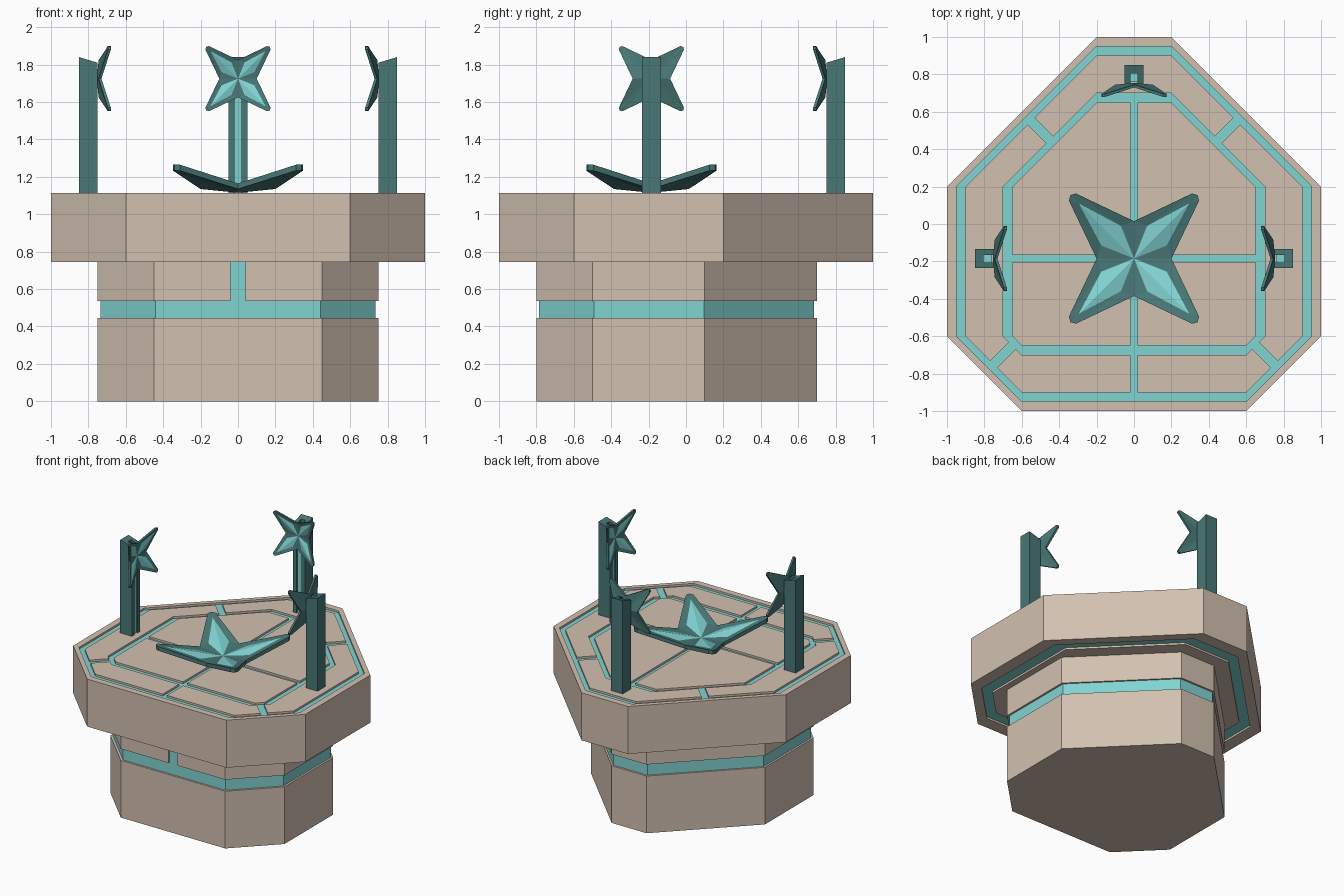
import bpy, bmesh, math
from mathutils import Matrix, Vector

if "Cube" in bpy.data.objects:
    bpy.data.objects.remove(bpy.data.objects["Cube"])


def material(name, rgb):
    m = bpy.data.materials.new(name)
    m.diffuse_color = (*rgb, 1)
    m.use_nodes = True
    m.node_tree.nodes["Principled BSDF"].inputs["Base Color"].default_value = m.diffuse_color
    return m


STONE = material("tan stone", (0.65, 0.53, 0.44))
GLOW = material("light teal", (0.22, 0.66, 0.65))
METAL = material("dark teal", (0.065, 0.185, 0.18))


def build(name, verts, faces, mats, idx=None, matrix=Matrix()):
    me = bpy.data.meshes.new(name)
    me.from_pydata([matrix @ Vector(v) for v in verts], [], faces)
    for m in mats:
        me.materials.append(m)
    if idx:
        for p, i in zip(me.polygons, idx):
            p.material_index = i
    bm = bmesh.new()
    bm.from_mesh(me)
    bmesh.ops.recalc_face_normals(bm, faces=bm.faces)
    bm.to_mesh(me)
    bm.free()
    ob = bpy.data.objects.new(name, me)
    bpy.context.collection.objects.link(ob)
    return ob


def prism(name, pts, z0, z1, mat, matrix=Matrix()):
    """Extrude an outline; z1 may be a function of the point."""
    n = len(pts)
    top = z1 if callable(z1) else (lambda p: z1)
    verts = [(x, y, z0) for x, y in pts] + [(p[0], p[1], top(p)) for p in pts]
    faces = [tuple(range(n))[::-1], tuple(range(n, 2 * n))]
    faces += [(i, (i + 1) % n, (i + 1) % n + n, i + n) for i in range(n)]
    return build(name, verts, faces, [mat], matrix=matrix)


def octagon(r):
    half = [(0.2, r), (r, 0.2), (r, -0.6), (0.6, -r)]
    return half + [(-x, y) for x, y in reversed(half)]


def column(s):
    return [(x * s, y * s - 0.05) for x, y in octagon(1)]


def mirrored(pts):
    return [(-x, y) for x, y in reversed(pts)]


# Column: lower block, recessed glowing core, upper block with a front notch
prism("column_base", column(0.75), 0, 0.445, STONE)
prism("column_glow_core", column(0.735), 0.44, 0.75, GLOW)
upper = column(0.75)
notch = [(0.04, -0.8), (0.04, -0.77), (-0.04, -0.77), (-0.04, -0.8)]
prism("column_upper", upper[:4] + notch + upper[4:], 0.535, 0.75, STONE)

# Table slab: outer rim lofted around the octagon, glowing core, underside plate
TOP = 1.115
profile = [(1, TOP), (1, 0.745), (0.9, 0.745), (0.9, 0.77), (0.95, 0.77), (0.95, TOP)]
verts = [(x, y, z) for r, z in profile for x, y in octagon(r)]
k = len(profile)
faces = [(a * 8 + i, a * 8 + (i + 1) % 8, (a + 1) % k * 8 + (i + 1) % 8, (a + 1) % k * 8 + i)
         for a in range(k) for i in range(8)]
build("slab_rim", verts, faces, [STONE])
prism("slab_glow_core", octagon(0.955), 0.76, 1.1, GLOW)
prism("slab_underside", octagon(0.8), 0.745, 0.78, STONE)

# Raised stone panels separated by glowing channels
CY, g, o = -0.185, 0.018, 0.018
back = [(0.55 - o, 0.55 + o), (0.2, 0.9)]
back_in = [(0.2, 0.7), (0.45 - o, 0.45 + o)]
prism("back_panel", back + mirrored(back) + mirrored(back_in) + back_in, 1.09, TOP, STONE)
panels = {
    "side_panel": [(0.55 + o, 0.55 - o), (0.9, 0.2), (0.9, -0.6), (0.75 + o, -0.75 + o),
                   (0.65 + o, -0.65 + o), (0.7, -0.6), (0.7, 0.2), (0.45 + o, 0.45 - o)],
    "front_panel": [(0.75 - o, -0.75 - o), (0.6, -0.9), (g, -0.9), (g, -0.7),
                    (0.6, -0.7), (0.65 - o, -0.65 - o)],
    "inner_back_panel": [(g, CY + g), (0.65, CY + g), (0.65, 0.2), (0.2, 0.65), (g, 0.65)],
    "inner_front_panel": [(g, CY - g), (g, -0.65), (0.6, -0.65), (0.65, -0.6), (0.65, CY - g)],
}
for name, pts in panels.items():
    prism(name + "_right", pts, 1.09, TOP, STONE)
    prism(name + "_left", mirrored(pts), 1.09, TOP, STONE)


def star(name, matrix):
    """Bowl-shaped four-armed star opening along local +z."""
    arm = [(0.2, 0, 0.05, 0.02), (0.348, 0.31, 0.15, 0.118),
           (0.34, 0.34, 0.152, 0.12), (0.31, 0.348, 0.15, 0.118)]
    inner = [(0.175, 0.07, 0.055), (0.295, 0.295, 0.136), (0.07, 0.175, 0.055)]
    verts = [(0, 0, 0.03), (0, 0, 0)]
    faces, idx = [], []
    for q in range(4):
        rot = Matrix.Rotation(q * math.pi / 2, 3, 'Z')
        verts += [rot @ Vector((x, y, z)) for x, y, z, _ in arm]
        verts += [rot @ Vector((x, y, z)) for x, y, _, z in arm]
        verts += [rot @ Vector(p) for p in inner]
        b = 2 + q * 11
        nxt = 2 + (q + 1) % 4 * 11
        V, t1, t2, t3 = range(b, b + 4)
        v, u1, u2, u3 = range(b + 4, b + 8)
        A, T, B = range(b + 8, b + 11)
        # glowing arm facets
        faces += [(0, A, T), (0, T, B)]
        # dark border
        faces += [(0, V, A), (V, t1, A), (A, t1, T), (t1, t2, T), (t2, t3, T),
                  (T, t3, B), (t3, nxt, B), (0, B, nxt)]
        # edge walls
        faces += [(V, v, u1, t1), (t1, u1, u2, t2), (t2, u2, u3, t3), (t3, u3, nxt + 4, nxt)]
        # underside
        faces += [(1, u1, v), (1, u2, u1), (1, u3, u2), (1, nxt + 4, u3)]
        idx += [1, 1] + [0] * 16
    build(name, verts, faces, [METAL, GLOW], idx, matrix)


star("centre_star", Matrix.Translation((0, CY, TOP)))

# Slotted pillars, each with a glowing strip and a small star facing the middle
slot = [(-0.05, 0.75), (-0.05, 0.85), (0.05, 0.85), (0.05, 0.75),
        (0.02, 0.75), (0.02, 0.805), (-0.02, 0.805), (-0.02, 0.75)]
strip = [(-0.021, 0.76), (0.021, 0.76), (0.021, 0.81), (-0.021, 0.81)]
for side, cy, angle in (("back", 0, 0), ("right", CY, -90), ("left", CY, 90)):
    m = Matrix.Translation((0, cy, 0)) @ Matrix.Rotation(math.radians(angle), 4, 'Z')
    prism(side + "_pillar", slot, 1.1, lambda p: 1.81 + 0.3 * (p[1] - 0.75), METAL, m)
    prism(side + "_pillar_strip", strip, 1.1, 1.78, GLOW, m)
    star(side + "_star", m @ Matrix.Translation((0, 0.755, 1.725))
         @ Matrix.Rotation(math.pi / 2, 4, 'X') @ Matrix.Scale(0.5, 4))
